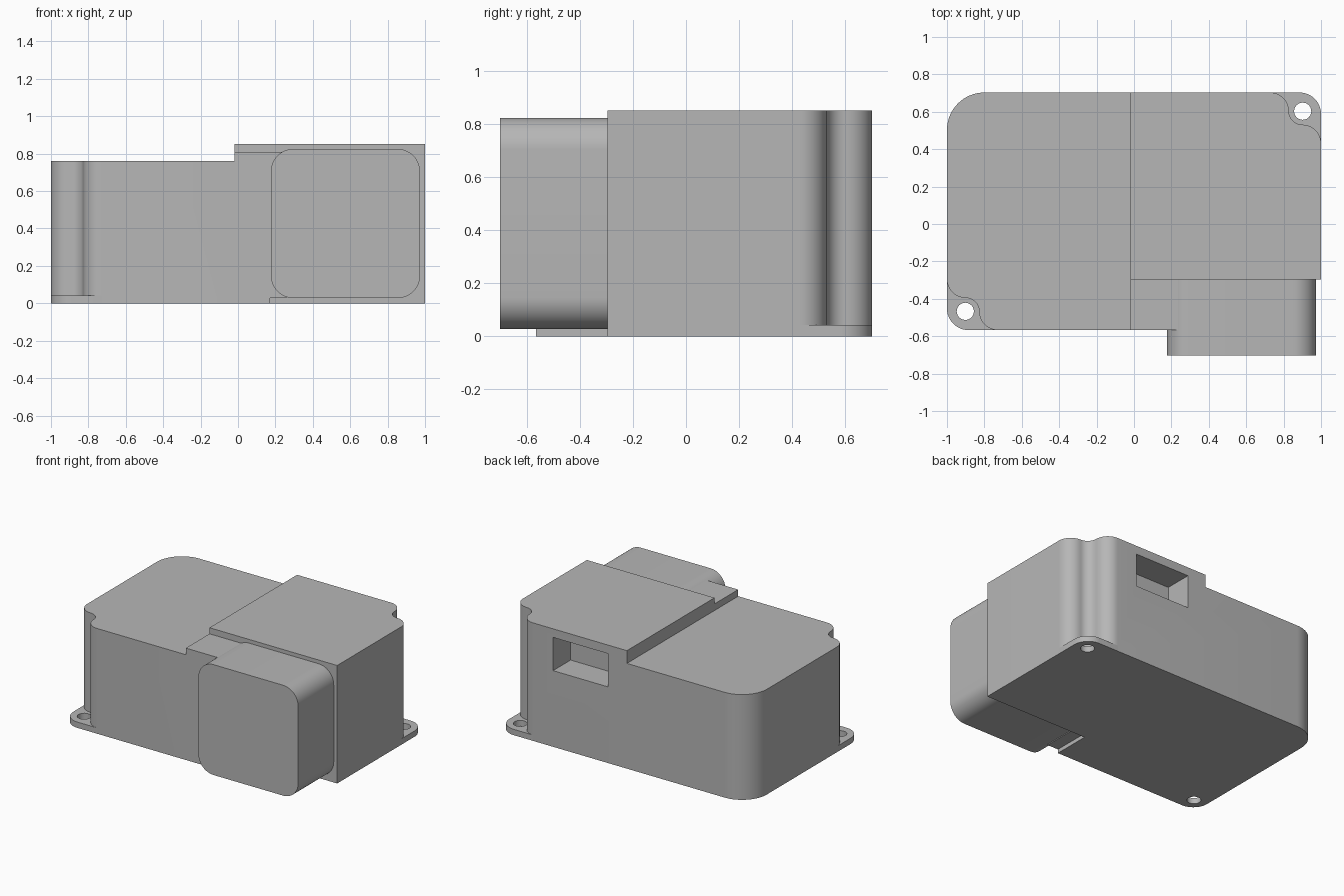
import bpy
import bmesh
from math import cos, sin, radians
from mathutils import Matrix

cube = bpy.data.objects.get("Cube")
if cube:
    bpy.data.objects.remove(cube, do_unlink=True)

# Main dimensions
FRONT, BACK, SHOULDER = -0.567, 0.703, -0.297
TOP, FRONT_TOP, LOW_TOP = 0.852, 0.808, 0.76
MID_Y = (FRONT + BACK) / 2

grey = bpy.data.materials.new("plain grey")
grey.use_nodes = True
colour = (0.47, 0.47, 0.47, 1)
grey.diffuse_color = colour
grey.node_tree.nodes["Principled BSDF"].inputs["Base Color"].default_value = colour


def arc(cx, cy, r, start, end, n=12):
    angles = [radians(start + (end - start) * i / n) for i in range(n + 1)]
    return [(cx + r * cos(a), cy + r * sin(a)) for a in angles]


def prism(name, outline, low, high, upright=False):
    """Extrude an outline along z, or along y when upright."""
    bm = bmesh.new()
    face = bm.faces.new([bm.verts.new((a, b, low)) for a, b in outline])
    grown = bmesh.ops.extrude_face_region(bm, geom=[face])
    tops = [v for v in grown["geom"] if isinstance(v, bmesh.types.BMVert)]
    bmesh.ops.translate(bm, vec=(0, 0, high - low), verts=tops)
    if upright:
        bm.transform(Matrix.Rotation(radians(90), 4, "X"))
    bmesh.ops.recalc_face_normals(bm, faces=bm.faces)
    mesh = bpy.data.meshes.new(name)
    bm.to_mesh(mesh)
    bm.free()
    mesh.materials.append(grey)
    obj = bpy.data.objects.new(name, mesh)
    bpy.context.collection.objects.link(obj)
    return obj


def block(name, x0, x1, y0, y1, z0, z1):
    return prism(name, [(x0, y0), (x1, y0), (x1, y1), (x0, y1)], z0, z1)


def activate(obj):
    bpy.ops.object.select_all(action="DESELECT")
    obj.select_set(True)
    bpy.context.view_layer.objects.active = obj


def cut(obj, cutter):
    activate(obj)
    mod = obj.modifiers.new("cut", "BOOLEAN")
    mod.operation, mod.solver, mod.object = "DIFFERENCE", "EXACT", cutter
    bpy.ops.object.modifier_apply(modifier=mod.name)
    bpy.data.objects.remove(cutter, do_unlink=True)


def smooth(obj):
    activate(obj)
    bpy.ops.object.shade_smooth_by_angle(angle=radians(30))


def at_front(points):
    return [(-1 + u, FRONT + v) for u, v in points]


def at_back(points):
    return [(-x, 2 * MID_Y - y) for x, y in at_front(points)]


# Scalloped corner that leaves room for a screw
scallop = (arc(0.1, 0.272, 0.1, 180, 270)
           + arc(0.1, 0.1, 0.072, 90, 0)[1:]
           + arc(0.272, 0.1, 0.1, 180, 270)[1:])

# Housing body
outline = (at_front(scallop)
           + [(0.26, FRONT), (0.26, SHOULDER), (1, SHOULDER)]
           + at_back(scallop)
           + arc(-0.8, BACK - 0.2, 0.2, 90, 180, 16))
housing = prism("housing", outline, 0, TOP)

# Stepped lid, underside notch and rear port
cut(housing, block("low_side_cutter", -1.2, -0.02, -1, 1, LOW_TOP, 1))
cut(housing, block("front_step_cutter", -0.1, 0.4, -1, SHOULDER, FRONT_TOP, 1))
cut(housing, block("notch_cutter", 0.172, 0.4, -1, SHOULDER, -0.1, 0.028))
cut(housing, block("port_cutter", 0.13, 0.57, BACK - 0.2, 1, 0.55, 0.79))
smooth(housing)

# Screw tabs at opposite corners
tab = arc(0.115, 0.115, 0.115, 180, 270) + scallop[::-1]
hole = arc(0.098, 0.1, 0.046, 0, 345, 23)
for name, place in (("front_screw_tab", at_front), ("back_screw_tab", at_back)):
    obj = prism(name, place(tab), 0, 0.042)
    cut(obj, prism("hole_cutter", place(hole), -0.1, 0.2))
    smooth(obj)

# Rounded block projecting from the front
L, R, B, T, r = 0.176, 0.973, 0.028, 0.825, 0.12
rounded = (arc(L + r, B + r, r, 180, 270) + arc(R - r, B + r, r, 270, 360)
           + arc(R - r, T - r, r, 0, 90) + arc(L + r, T - r, r, 90, 180))
smooth(prism("front_block", rounded, 0.27, 0.703, upright=True))
